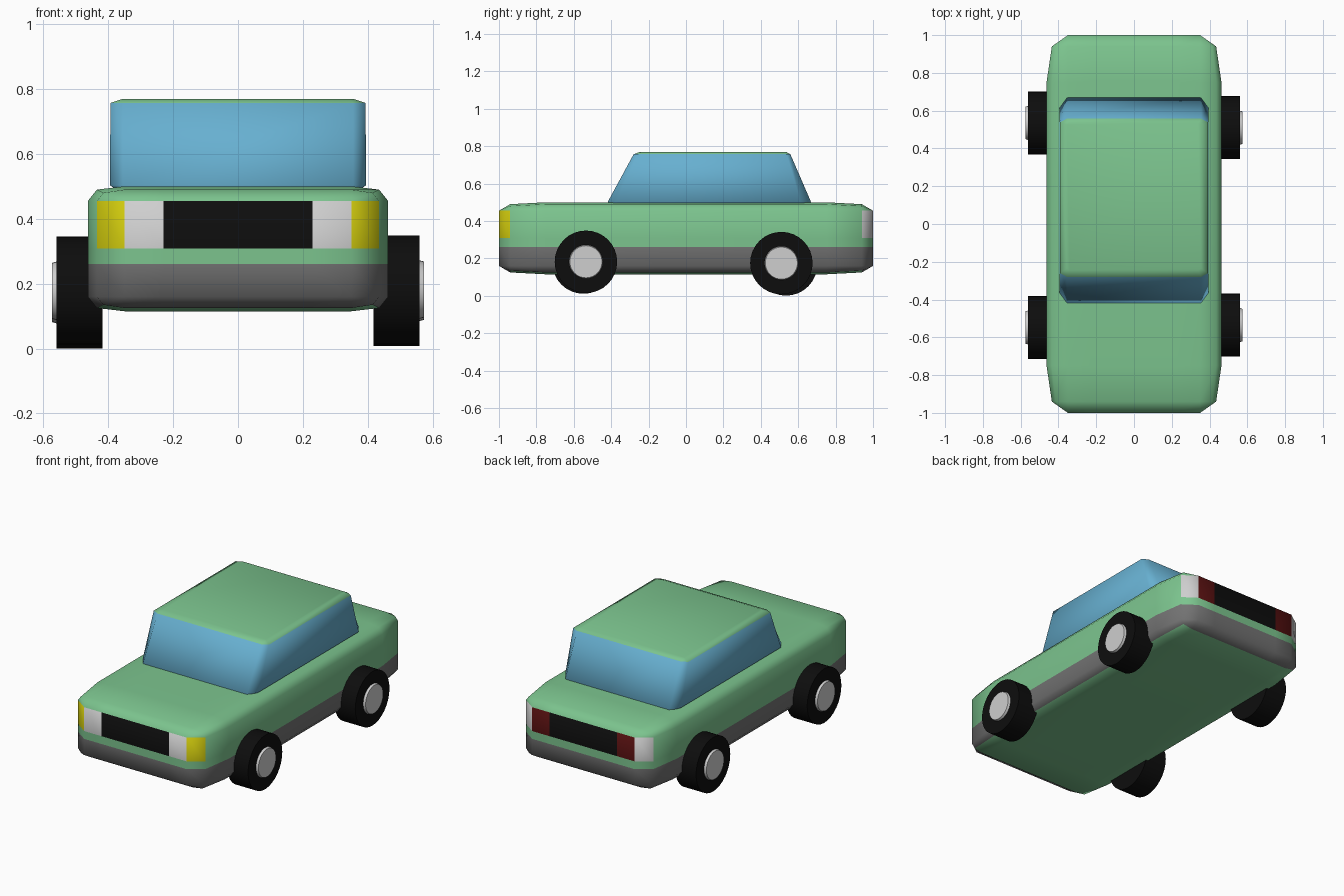
import bpy, bmesh
from math import radians
from mathutils import Matrix, Vector

cube = bpy.data.objects.get("Cube")
if cube:
    bpy.data.objects.remove(cube, do_unlink=True)


def material(name, rgb):
    mat = bpy.data.materials.new(name)
    mat.use_nodes = True
    mat.diffuse_color = (*rgb, 1)
    bsdf = mat.node_tree.nodes["Principled BSDF"]
    bsdf.inputs["Base Color"].default_value = (*rgb, 1)
    bsdf.inputs["Roughness"].default_value = 0.6
    return mat


green = material("paint green", (0.20, 0.55, 0.27))
grey = material("sill grey", (0.17, 0.17, 0.17))
blue = material("window blue", (0.135, 0.43, 0.63))
black = material("rubber black", (0.004, 0.004, 0.004))
white = material("lamp white", (0.62, 0.62, 0.62))
yellow = material("indicator yellow", (0.62, 0.58, 0.004))
red = material("tail light red", (0.09, 0.005, 0.005))


def loft(rings):
    """Closed solid through rings of matching points."""
    bm = bmesh.new()
    loops = [[bm.verts.new(p) for p in ring] for ring in rings]
    count = len(loops[0])
    for a, b in zip(loops, loops[1:]):
        for i in range(count):
            j = (i + 1) % count
            bm.faces.new((a[i], a[j], b[j], b[i]))
    bm.faces.new(loops[0])
    bm.faces.new(loops[-1])
    bmesh.ops.remove_doubles(bm, verts=bm.verts, dist=0.0005)
    bmesh.ops.recalc_face_normals(bm, faces=bm.faces)
    return bm


def cut(bm, point, normal):
    bmesh.ops.bisect_plane(bm, geom=bm.verts[:] + bm.edges[:] + bm.faces[:],
                           plane_co=point, plane_no=normal, dist=0.0005)


def finish(name, bm, mats, rule=None, sharp_angle=None):
    bm.normal_update()
    for face in bm.faces:
        face.smooth = True
        if rule:
            face.material_index = mats.index(rule(face))
    mesh = bpy.data.meshes.new(name)
    bm.to_mesh(mesh)
    bm.free()
    for mat in mats:
        mesh.materials.append(mat)
    obj = bpy.data.objects.new(name, mesh)
    bpy.context.collection.objects.link(obj)
    if sharp_angle:
        bpy.ops.object.select_all(action='DESELECT')
        obj.select_set(True)
        bpy.context.view_layer.objects.active = obj
        bpy.ops.object.shade_smooth_by_angle(angle=radians(sharp_angle))
    return obj


# Body: softened box lofted from front to back
def body_ring(y, half):
    return [(x, y, z) for x, z in half] + [(-x, y, z) for x, z in reversed(half)]


middle = [(0.35, 0.50), (0.435, 0.49), (0.463, 0.455), (0.463, 0.16), (0.435, 0.125), (0.35, 0.115)]
shoulder = [(0.35, 0.49), (0.415, 0.48), (0.435, 0.455), (0.435, 0.16), (0.415, 0.135), (0.35, 0.125)]
end = [(0.35, 0.455)] * 3 + [(0.35, 0.16)] * 3
stations = [(-1, end), (-0.94, shoulder), (-0.75, middle),
            (0.75, middle), (0.94, shoulder), (1, end)]
body = loft([body_ring(y, half) for y, half in stations])
for z in (0.26, 0.308):
    cut(body, (0, 0, z), (0, 0, 1))
for x in (-0.23, 0.23):
    cut(body, (x, 0, 0), (1, 0, 0))


def body_colour(face):
    c = face.calc_center_median()
    if face.normal.z < -0.9:
        return green
    if c.z < 0.26:
        return grey
    if abs(c.y) > 0.955 and 0.308 < c.z < 0.455:
        if abs(c.x) < 0.23:
            return black
        if abs(c.x) < 0.35:
            return white if c.y < 0 else red
        return yellow if c.y < 0 else white
    return green


finish("body", body, [green, grey, black, white, yellow, red], body_colour)


# Cabin: glass sides leaning in to a painted roof
def cabin_ring(z, front, back, wide, narrow, corner):
    return [(narrow, front, z), (wide, front + corner, z), (wide, back - corner, z), (narrow, back, z),
            (-narrow, back, z), (-wide, back - corner, z), (-wide, front + corner, z), (-narrow, front, z)]


cabin = loft([cabin_ring(0.488, -0.42, 0.67, 0.37, 0.34, 0.06),
              cabin_ring(0.503, -0.418, 0.668, 0.395, 0.355, 0.055),
              cabin_ring(0.757, -0.28, 0.558, 0.393, 0.355, 0.02),
              cabin_ring(0.77, -0.245, 0.535, 0.355, 0.34, 0.01)])
finish("cabin", cabin, [green, blue],
       lambda f: green if f.calc_center_median().z > 0.757 else blue)


# Wheels: plain tyres with slightly domed hubcaps
def disc(name, mat, side, inner, outer, y, z, radius, rim):
    bm = bmesh.new()
    mid = (inner + outer) / 2
    turn = Matrix.Rotation(radians(90 * side), 4, 'Y')
    bmesh.ops.create_cone(bm, cap_ends=True, segments=32, radius1=radius,
                          radius2=rim, depth=outer - inner,
                          matrix=Matrix.Translation(Vector((side * mid, y, z))) @ turn)
    finish(name, bm, [mat], sharp_angle=40)


for name, side, y, z in (("front_left", 1, -0.535, 0.182), ("back_left", 1, 0.51, 0.175),
                         ("front_right", -1, -0.548, 0.178), ("back_right", -1, 0.535, 0.168)):
    disc(name + "_tyre", black, side, 0.418, 0.56, y, z, 0.167, 0.167)
    disc(name + "_hubcap", white, side, 0.55, 0.574, y, z, 0.093, 0.086)
